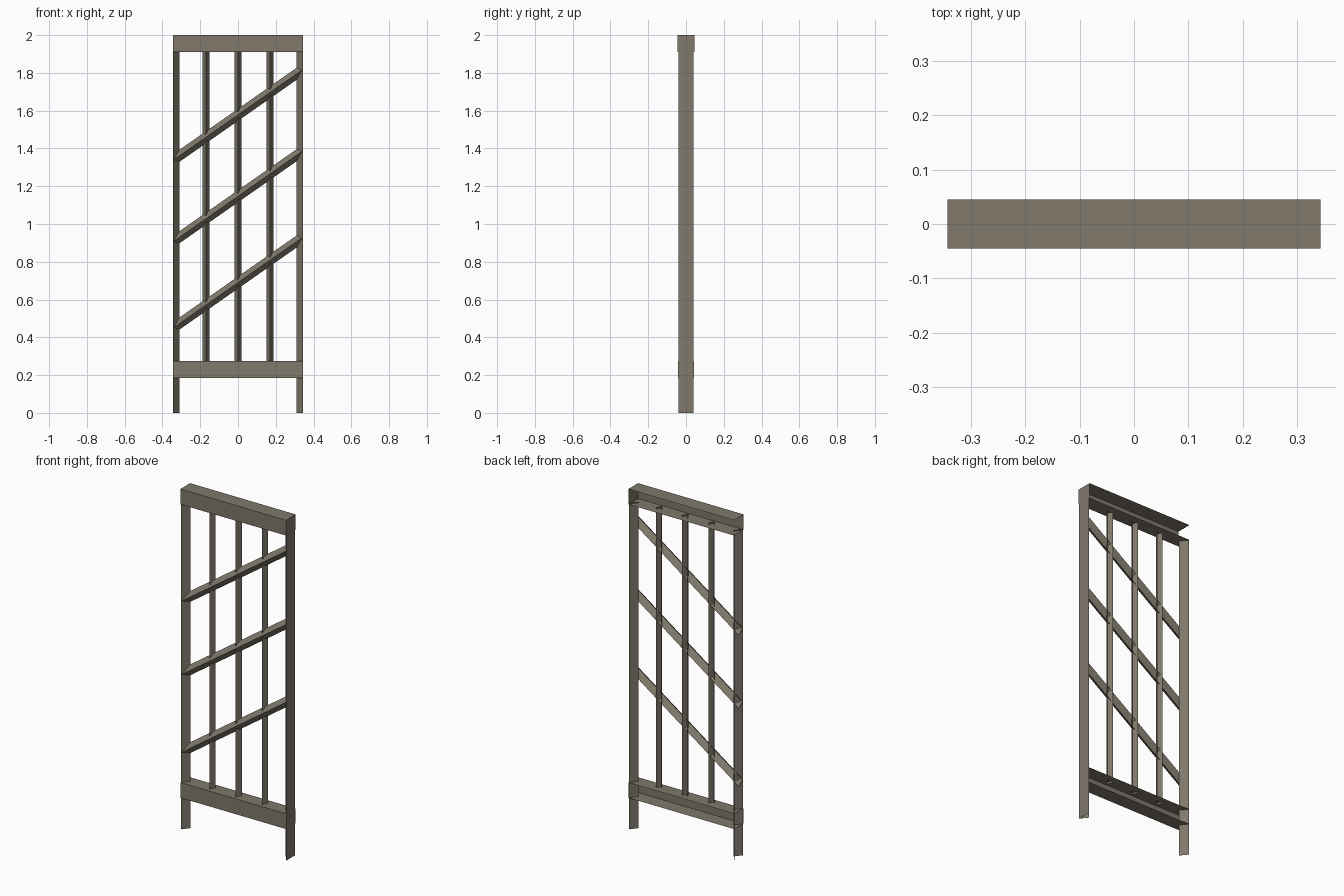
import bpy, bmesh

if "Cube" in bpy.data.objects:
    bpy.data.objects.remove(bpy.data.objects["Cube"])

metal = bpy.data.materials.new("weathered_metal")
metal.diffuse_color = (0.215, 0.19, 0.148, 1)
metal.use_nodes = True
metal.node_tree.nodes["Principled BSDF"].inputs["Base Color"].default_value = metal.diffuse_color


def sheet(name, start, end, closed=False, cap_end=False):
    """Thin folded sheet: a cross-section at 'start' swept straight to 'end'."""
    bm = bmesh.new()
    a = [bm.verts.new(p) for p in start]
    b = [bm.verts.new(p) for p in end]
    n = len(a)
    for i in range(n if closed else n - 1):
        j = (i + 1) % n
        bm.faces.new((a[i], a[j], b[j], b[i]))
    if cap_end:
        bm.faces.new(b)
    bm.normal_update()
    me = bpy.data.meshes.new(name)
    bm.to_mesh(me)
    bm.free()
    me.materials.append(metal)
    ob = bpy.data.objects.new(name, me)
    bpy.context.collection.objects.link(ob)
    return ob


def upright(name, section, z0, z1, closed=False):
    return sheet(name, [(x, y, z0) for x, y in section],
                 [(x, y, z1) for x, y in section], closed)


W = 0.343

# Rails: channels open at the back, capped at the right end
def rail(name, z0, z1, d):
    sec = [(d, z1), (-d, z1), (-d, z0), (d, z0)]
    sheet(name, [(-W, y, z) for y, z in sec],
          [(W, y, z) for y, z in sec], cap_end=True)

rail("top_rail", 1.91, 2.0, 0.045)
rail("bottom_rail", 0.185, 0.275, 0.042)

# Side posts: V-section pointing inward, the right one closed on its outside
upright("left_post", [(-W, -0.041), (-0.31, 0), (-W, 0.041)], 0, 1.915)
upright("right_post", [(W, 0.041), (0.31, 0), (W, -0.041)], 0, 1.915, closed=True)

# Upright bars: V-section pointing forward, open at the back
for i in (-1, 0, 1):
    c = i * 0.17
    upright(f"upright_bar_{i + 2}",
            [(c - 0.018, 0.01), (c, -0.022), (c + 0.018, 0.01)], 0.265, 1.92)

# Sloping bars: V-section pointing forward, open at the back
for i, zc in enumerate((0.69, 1.147, 1.578)):
    sec = [(0.0, 0.032), (-0.037, 0.0), (0.0, -0.032)]
    rise = 0.7 * W
    sheet(f"sloping_bar_{i + 1}",
          [(-W, y, zc - rise + z) for y, z in sec],
          [(W, y, zc + rise + z) for y, z in sec])
